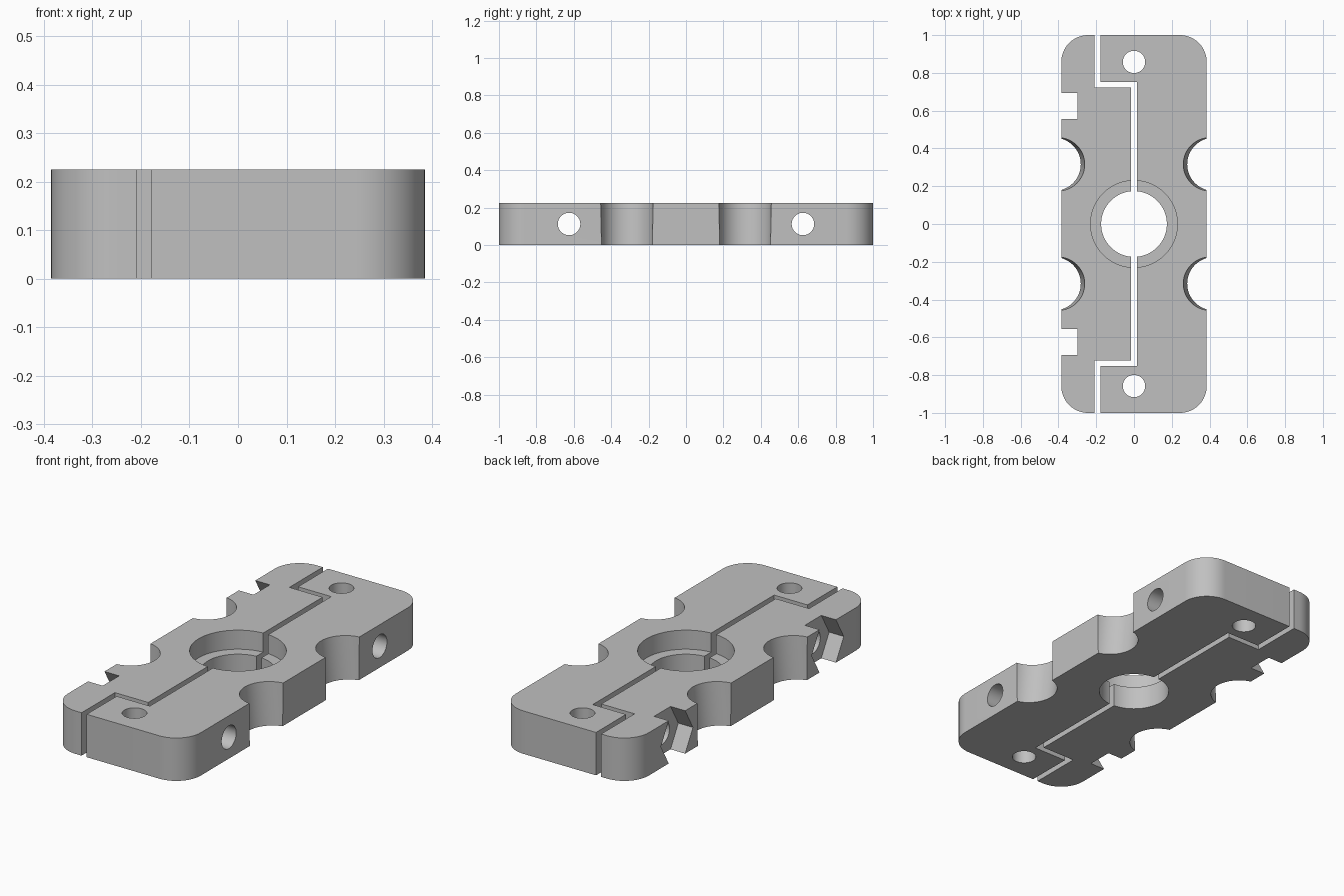
import bpy, bmesh
from math import pi, sin, cos, radians

cube = bpy.data.objects.get("Cube")
if cube:
    bpy.data.objects.remove(cube, do_unlink=True)

HALF_W, HALF_L, THICK, CORNER = 0.385, 1.0, 0.225, 0.142
MID = THICK / 2

grey = bpy.data.materials.new("plain grey")
grey.use_nodes = True
grey.diffuse_color = (0.53, 0.53, 0.53, 1)
grey.node_tree.nodes["Principled BSDF"].inputs["Base Color"].default_value = grey.diffuse_color


def add_object(name, bm):
    bmesh.ops.recalc_face_normals(bm, faces=bm.faces)
    mesh = bpy.data.meshes.new(name)
    bm.to_mesh(mesh)
    bm.free()
    mesh.materials.append(grey)
    obj = bpy.data.objects.new(name, mesh)
    bpy.context.collection.objects.link(obj)
    return obj


def jaw(name, side, seam_x, seam_y, end_x):
    """Half of the clamp: stepped seam on the inside, rounded corners outside."""
    upper = [(seam_x, seam_y), (end_x, seam_y), (end_x, HALF_L)]
    for i in range(17):
        a = pi / 2 * i / 16
        upper.append((side * (HALF_W - CORNER + CORNER * sin(a)),
                      HALF_L - CORNER + CORNER * cos(a)))
    outline = upper + [(x, -y) for x, y in reversed(upper)]
    bm = bmesh.new()
    base = bm.faces.new([bm.verts.new((x, y, 0)) for x, y in outline])
    top = bmesh.ops.extrude_face_region(bm, geom=[base])
    bmesh.ops.translate(bm, vec=(0, 0, THICK),
                        verts=[v for v in top["geom"] if isinstance(v, bmesh.types.BMVert)])
    return add_object(name, bm)


def cutter(name, radius, depth, location, tilt=0.0, sides=64):
    """Cylinder tilted about the y axis, used to cut holes."""
    bm = bmesh.new()
    bmesh.ops.create_cone(bm, cap_ends=True, segments=sides,
                          radius1=radius, radius2=radius, depth=depth)
    obj = add_object(name, bm)
    obj.location = location
    obj.rotation_euler.y = tilt
    obj.hide_render = True
    return obj


# Two interlocking halves with a narrow stepped gap between them
left_jaw = jaw("left_jaw", 1, 0.015, 0.752, -0.178)
right_jaw = jaw("right_jaw", -1, -0.015, 0.723, -0.208)

# Central bore with a wider counterbore on top
shared = [cutter("bore_cutter", 0.174, 1, (0, 0, MID)),
          cutter("counterbore_cutter", 0.23, 0.4, (0, 0, 0.325))]
left_only, right_only = [], []

for end in (1, -1):
    # Cross bolt hole through both halves, with a hexagonal nut pocket
    shared.append(cutter("bolt_cutter", 0.06, 2, (0, end * 0.625, MID), pi / 2))
    right_only.append(cutter("nut_cutter", 0.133, 0.4, (-0.5, end * 0.625, MID), pi / 2, 6))
    # Vertical mounting hole
    left_only.append(cutter("mount_cutter", 0.059, 1, (0, end * 0.858, MID)))
    # Slightly tilted scallops along the outer sides
    for side, group in ((1, left_only), (-1, right_only)):
        group.append(cutter("scallop_cutter", 0.141, 1, (side * 0.413, end * 0.316, MID),
                            -side * radians(5.3), 96))

for body, cutters in ((left_jaw, shared + left_only), (right_jaw, shared + right_only)):
    bpy.ops.object.select_all(action="DESELECT")
    bpy.context.view_layer.objects.active = body
    body.select_set(True)
    for tool in cutters:
        cut = body.modifiers.new("cut", "BOOLEAN")
        cut.operation = "DIFFERENCE"
        cut.solver = "EXACT"
        cut.object = tool
        bpy.ops.object.modifier_apply(modifier=cut.name)
    bpy.ops.object.shade_smooth_by_angle(angle=radians(30))

for tool in shared + left_only + right_only:
    bpy.data.objects.remove(tool, do_unlink=True)
